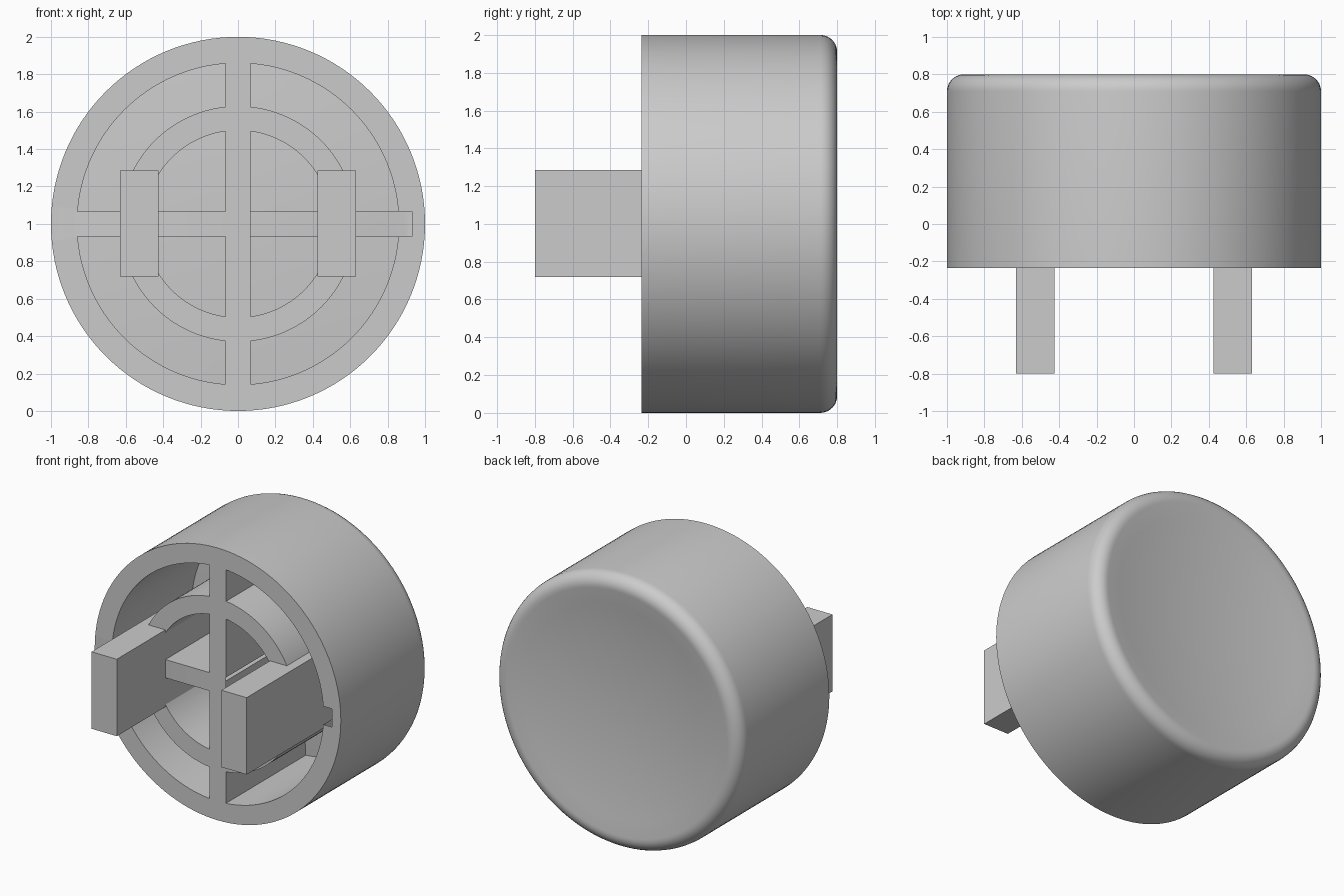
import bpy, bmesh, math
from mathutils import Vector, Matrix

cube = bpy.data.objects.get("Cube")
if cube:
    bpy.data.objects.remove(cube, do_unlink=True)

GREY = (0.6, 0.6, 0.6, 1.0)
plastic = bpy.data.materials.new("grey plastic")
plastic.use_nodes = True
plastic.diffuse_color = GREY
plastic.node_tree.nodes["Principled BSDF"].inputs["Base Color"].default_value = GREY

FRONT, BACK, FLOOR = -0.235, 0.80, 0.69
CENTRE = Vector((0, 0, 1))


def add_object(name, bm):
    bmesh.ops.remove_doubles(bm, verts=bm.verts, dist=1e-5)
    bmesh.ops.recalc_face_normals(bm, faces=bm.faces)
    mesh = bpy.data.meshes.new(name)
    bm.to_mesh(mesh)
    bm.free()
    mesh.materials.append(plastic)
    obj = bpy.data.objects.new(name, mesh)
    bpy.context.collection.objects.link(obj)
    return obj


def lathe(name, profile, closed, steps=128):
    """Turn (radius, y) points around the horizontal axis."""
    bm = bmesh.new()
    verts = [bm.verts.new((r, y, 1)) for r, y in profile]
    edges = [bm.edges.new(pair) for pair in zip(verts, verts[1:])]
    if closed:
        edges.append(bm.edges.new((verts[-1], verts[0])))
    bmesh.ops.spin(bm, geom=verts + edges, cent=CENTRE, axis=(0, 1, 0),
                   angle=math.tau, steps=steps, use_duplicate=False)
    return add_object(name, bm)


def box(name, low, high):
    low, high = Vector(low), Vector(high)
    bm = bmesh.new()
    bmesh.ops.create_cube(bm, size=1, matrix=Matrix.Translation((low + high) / 2)
                          @ Matrix.Diagonal((*(high - low), 1)))
    return add_object(name, bm)


def smooth(obj):
    bpy.ops.object.select_all(action='DESELECT')
    obj.select_set(True)
    bpy.context.view_layer.objects.active = obj
    bpy.ops.object.shade_smooth_by_angle(angle=math.radians(30))


# Hollow cap: wall, rounded rim, dished back and slightly bowed inner floor
fillet, dish, bow, inner, rings = 0.09, 0.07, 0.03, 0.86, 8
rim = 1 - fillet
profile = [(1, FRONT)]
for i in range(9):
    a = math.radians(100) * i / 8
    profile.append((rim + fillet * math.cos(a), BACK - fillet + fillet * math.sin(a)))
edge_r, edge_y = profile[-1]
for i in range(rings - 1, -1, -1):
    t = i / rings
    profile.append((edge_r * t, edge_y - dish * (1 - t * t)))
for i in range(rings + 1):
    t = i / rings
    profile.append((inner * t, FLOOR - bow * (1 - t * t)))
profile.append((inner, FRONT))
cap = lathe("cap", profile, closed=True)

# Inner ring and crossed ribs, fused into the cap
half = 0.067
parts = [
    lathe("inner_ring", [(0.5, FRONT), (0.63, FRONT), (0.63, 0.7), (0.5, 0.7)], closed=True),
    box("upright_rib", (-half, FRONT, 0.07), (half, 0.7, 1.93)),
    box("level_rib", (-0.93, FRONT, 1 - half), (0.93, 0.7, 1 + half)),
]
for part in parts:
    mod = cap.modifiers.new(part.name, 'BOOLEAN')
    mod.operation = 'UNION'
    mod.solver = 'EXACT'
    mod.object = part
bpy.context.view_layer.update()
fused = bpy.data.meshes.new_from_object(
    cap.evaluated_get(bpy.context.evaluated_depsgraph_get()))
cap.modifiers.clear()
cap.data = fused
for part in parts:
    bpy.data.objects.remove(part, do_unlink=True)
smooth(cap)

# Pair of mounting prongs
for side, name in ((1, "left_prong"), (-1, "right_prong")):
    xs = sorted((side * 0.425, side * 0.63))
    box(name, (xs[0], -0.8, 0.72), (xs[1], 0.69, 1.285))
